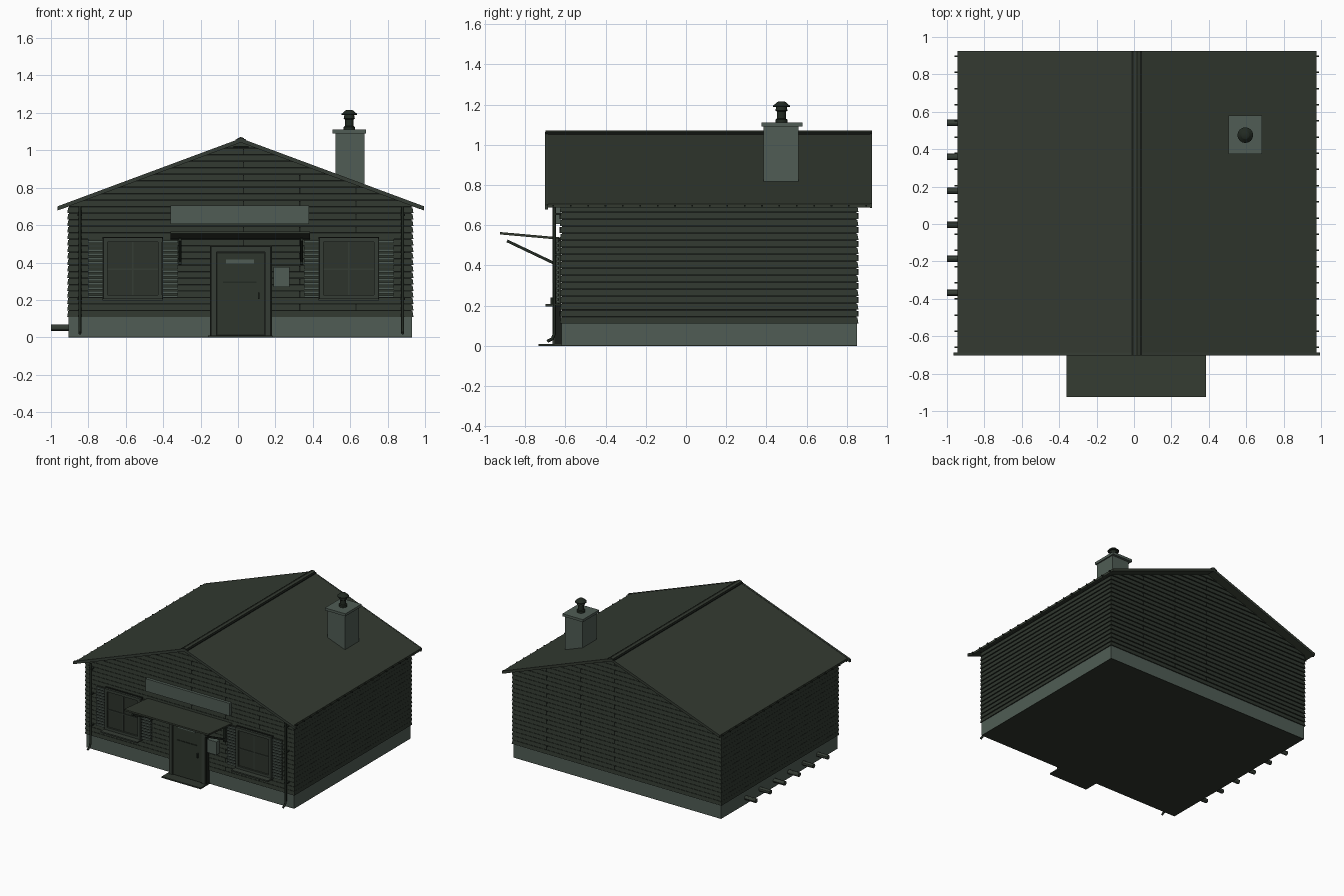
import bpy, bmesh
from math import atan2
from mathutils import Vector, Matrix

cube = bpy.data.objects.get("Cube")
if cube:
    bpy.data.objects.remove(cube, do_unlink=True)


def material(name, r, g, b):
    m = bpy.data.materials.new(name)
    m.use_nodes = True
    m.diffuse_color = (r, g, b, 1)
    m.node_tree.nodes["Principled BSDF"].inputs["Base Color"].default_value = (r, g, b, 1)
    return m


WALL = material("wall green", .028, .037, .027)
ROOF = material("roof green", .033, .042, .030)
STONE = material("pale stone", .080, .108, .090)
DARK = material("dark gap", .009, .012, .009)
METAL = material("dark metal", .016, .023, .016)
TRIM = material("trim green", .036, .046, .035)
GLASS = material("window panel", .026, .034, .025)


def finish(name, bm, *mats):
    bmesh.ops.recalc_face_normals(bm, faces=bm.faces)
    mesh = bpy.data.meshes.new(name)
    bm.to_mesh(mesh)
    bm.free()
    for m in mats:
        mesh.materials.append(m)
    ob = bpy.data.objects.new(name, mesh)
    bpy.context.collection.objects.link(ob)
    return ob


def add_box(bm, x, y, z, index=0):
    lo, hi = Vector((x[0], y[0], z[0])), Vector((x[1], y[1], z[1]))
    mat = Matrix.Translation((lo + hi) / 2) @ Matrix.Diagonal((*(hi - lo), 1))
    verts = bmesh.ops.create_cube(bm, size=1, matrix=mat)["verts"]
    for f in {f for v in verts for f in v.link_faces}:
        f.material_index = index
    return verts


def box(name, x, y, z, mat):
    bm = bmesh.new()
    add_box(bm, x, y, z)
    return finish(name, bm, mat)


def prism(name, profile, y0, y1, mat):
    """Extrude an x-z profile along y."""
    bm = bmesh.new()
    face = bm.faces.new([bm.verts.new((x, y0, z)) for x, z in profile])
    new = bmesh.ops.extrude_face_region(bm, geom=[face])["geom"]
    bmesh.ops.translate(bm, vec=(0, y1 - y0, 0),
                        verts=[v for v in new if isinstance(v, bmesh.types.BMVert)])
    return finish(name, bm, mat)


def bar(name, x, start, end, thick, mat):
    """Slab of width x running between two y-z points."""
    a, b = Vector((0, *start)), Vector((0, *end))
    d = b - a
    bm = bmesh.new()
    add_box(bm, x, (-d.length / 2, d.length / 2), (-thick / 2, thick / 2))
    bmesh.ops.transform(bm, verts=bm.verts, matrix=Matrix.Translation((a + b) / 2)
                        @ Matrix.Rotation(atan2(d.z, d.y), 4, 'X'))
    return finish(name, bm, mat)


def lathe(name, centre, profile, mat, sides=16):
    """Stack of rings given as radius, height pairs."""
    bm = bmesh.new()
    for (r0, z0), (r1, z1) in zip(profile, profile[1:]):
        bmesh.ops.create_cone(bm, cap_ends=True, segments=sides, radius1=r0, radius2=r1, depth=z1 - z0,
                              matrix=Matrix.Translation((*centre, (z0 + z1) / 2)))
    return finish(name, bm, mat)


# Main dimensions
X0, X1, Y0, Y1 = -.905, .93, -.62, .85
CX, RIDGE, SLOPE = .015, 1.062, .371
BASE, COURSE, GAP = .11, .0347, .005


def roof_z(x):
    return RIDGE - SLOPE * abs(x - CX)


# Foundation and floor
box("foundation", (X0, X1), (Y0, Y1), (.004, BASE), STONE)
box("floor", (X0, X1), (Y0, Y1), (0, .004), WALL)

# Lapped siding with dark gaps and staggered board joints, trimmed to the roof slope
bm = bmesh.new()
add_box(bm, (X0 + .002, X1 - .002), (Y0 + .002, Y1 - .002), (BASE, RIDGE), 1)
for i in range(28):
    z = BASE + i * COURSE
    lip = .008
    verts = add_box(bm, (X0 - lip, X1 + lip), (Y0 - lip, Y1 + lip), (z, z + COURSE - GAP))
    for v in verts:
        if v.co.z > z + GAP:
            v.co.x += .005 if v.co.x < 0 else -.005
            v.co.y += .005 if v.co.y < 0 else -.005
    if i % 2:
        for x in (.03, .33, .63):
            if z + COURSE < roof_z(x) - .02:
                add_box(bm, (x - .003, x + .003), (Y0 - .009, Y1 + .009), (z, z + COURSE - GAP), 1)
for side in (-1, 1):
    bmesh.ops.bisect_plane(bm, geom=bm.verts[:] + bm.edges[:] + bm.faces[:], clear_outer=True,
                           plane_co=(CX, 0, RIDGE - .012), plane_no=(side * SLOPE, 0, 1))
finish("siding", bm, WALL, DARK)


# Roof, bargeboards and ridge cap
def chevron(half, lift, thick):
    top = RIDGE + lift
    drop = SLOPE * half
    return [(CX - half, top - drop), (CX, top), (CX + half, top - drop),
            (CX + half, top - drop - thick), (CX, top - thick), (CX - half, top - drop - thick)]


prism("roof", chevron(.96, 0, .018), -.69, .925, ROOF)
prism("front_bargeboard", chevron(.98, .002, .022), -.702, -.686, TRIM)
prism("back_bargeboard", chevron(.96, .001, .022), .915, .925, TRIM)
prism("ridge_cap", chevron(.028, .006, .012), -.70, .926, DARK)
prism("ridge_cap_top", chevron(.018, .009, .012), -.70, .926, ROOF)
box("gable_tie", (CX - .04, CX + .04), (-.65, -.625), (1.012, 1.022), DARK)

# Eave clips
bm = bmesh.new()
for side in (-1, 1):
    edge = CX + side * .955
    for i in range(19):
        y = -.66 + i * .0865
        add_box(bm, sorted((edge, edge + side * .02)), (y - .004, y + .004), (.692, .70))
finish("eave_clips", bm, METAL)

# Chimney
box("chimney", (.52, .675), (.385, .56), (.75, 1.095), STONE)
box("chimney_cap", (.505, .685), (.375, .58), (1.09, 1.11), STONE)
lathe("chimney_pot", (.595, .475), [(.03, 1.11), (.03, 1.125), (.023, 1.13), (.023, 1.165),
      (.03, 1.17), (.026, 1.19)], METAL)
lathe("chimney_cowl", (.595, .475), [(.042, 1.188), (.042, 1.194), (.022, 1.212), (.012, 1.216)], METAL)

# Canopy with struts
bar("canopy", (-.36, .385), (-.925, .56), (-.62, .533), .012, ROOF)
box("canopy_wall_rail", (-.36, .385), (-.645, -.625), (.52, .535), DARK)
for x in (-.31, .34):
    bar("canopy_strut", (x - .007, x + .007), (-.89, .522), (-.655, .41), .014, METAL)
    box("strut_plate", (x - .008, x + .008), (-.662, -.625), (.39, .53), METAL)

# Blank fascia panel above the canopy
box("fascia_panel", (-.36, .38), (-.65, -.62), (.605, .705), STONE)

# Door
box("door", (-.115, .145), (-.642, -.62), (.01, .455), WALL)
for x in (-.145, .145):
    box("door_jamb", (x, x + .03), (-.665, -.62), (.008, .485), TRIM)
box("door_head", (-.145, .175), (-.665, -.62), (.455, .485), TRIM)
box("door_outline", (-.151, .181), (-.655, -.62), (.008, .490), DARK)
box("door_seam", (-.115, .145), (-.6555, -.62), (.01, .455), DARK)
box("door_leaf", (-.109, .139), (-.658, -.62), (.014, .449), WALL)
box("door_slot", (-.065, .085), (-.661, -.65), (.395, .415), STONE)
box("door_rail", (-.08, .10), (-.662, -.65), (.291, .299), METAL)
box("door_handle", (.107, .114), (-.675, -.65), (.205, .24), METAL)
box("door_step", (-.16, .185), (-.735, -.62), (0, .01), WALL)

# Wall box beside the door
box("wall_box", (.19, .275), (-.665, -.62), (.27, .375), STONE)

# Windows with glazing bars, sills and louvred shutters
for a, b in ((-.72, -.405), (.435, .75)):
    box("window_outline", (a - .004, b + .004), (-.638, -.62), (.20, .537), DARK)
    box("window_panel", (a + .02, b - .02), (-.641, -.62), (.22, .51), GLASS)
    mid = (a + b) / 2
    bm = bmesh.new()
    for x in (a, b - .022):
        add_box(bm, (x, x + .022), (-.655, -.62), (.20, .533))
    for z in (.205, .511):
        add_box(bm, (a, b), (-.655, -.62), (z, z + .022))
    add_box(bm, (mid - .004, mid + .004), (-.646, -.62), (.21, .52))
    add_box(bm, (a, b), (-.646, -.62), (.361, .369))
    finish("window_frame", bm, TRIM)
    box("window_sill", (a - .005, b + .005), (-.70, -.62), (.196, .207), TRIM)
    for s0, s1 in ((a - .083, a - .004), (b + .004, b + .083)):
        bm = bmesh.new()
        add_box(bm, (s0, s1), (-.634, -.62), (.21, .525), 1)
        for i in range(14):
            z = .212 + i * .0225
            add_box(bm, (s0, s1), (-.644, -.62), (z, z + .013))
        finish("shutter", bm, STONE, WALL)

# Downspouts
for x in (-.845, .88):
    curve = bpy.data.curves.new("downspout", 'CURVE')
    curve.dimensions = '3D'
    curve.bevel_depth = .008
    curve.bevel_resolution = 2
    curve.use_fill_caps = True
    path = [(-.655, .70), (-.655, .06), (-.665, .035), (-.69, .022)]
    spline = curve.splines.new('POLY')
    spline.points.add(len(path) - 1)
    for p, (y, z) in zip(spline.points, path):
        p.co = (x, y, z, 1)
    curve.materials.append(METAL)
    bpy.context.collection.objects.link(bpy.data.objects.new("downspout", curve))
    for z in (.2, .45, .65):
        box("downspout_clip", (x - .012, x + .012), (-.657, -.62), (z, z + .01), METAL)

# Drain pipes along the side
for i in range(6):
    y = -.367 + i * .1815
    bm = bmesh.new()
    bmesh.ops.create_cone(bm, cap_ends=True, segments=12, radius1=.017, radius2=.017, depth=.12,
                          matrix=Matrix.Translation((-.94, y, .052)) @ Matrix.Rotation(atan2(1, 0), 4, 'Y'))
    finish("drain_pipe", bm, TRIM)

# Smooth the round parts
for ob in bpy.context.scene.objects:
    ob.select_set(ob.type == 'MESH' and ob.name.startswith(("chimney_pot", "chimney_cowl", "drain_pipe")))
    if ob.select_get():
        bpy.context.view_layer.objects.active = ob
bpy.ops.object.shade_smooth_by_angle()
